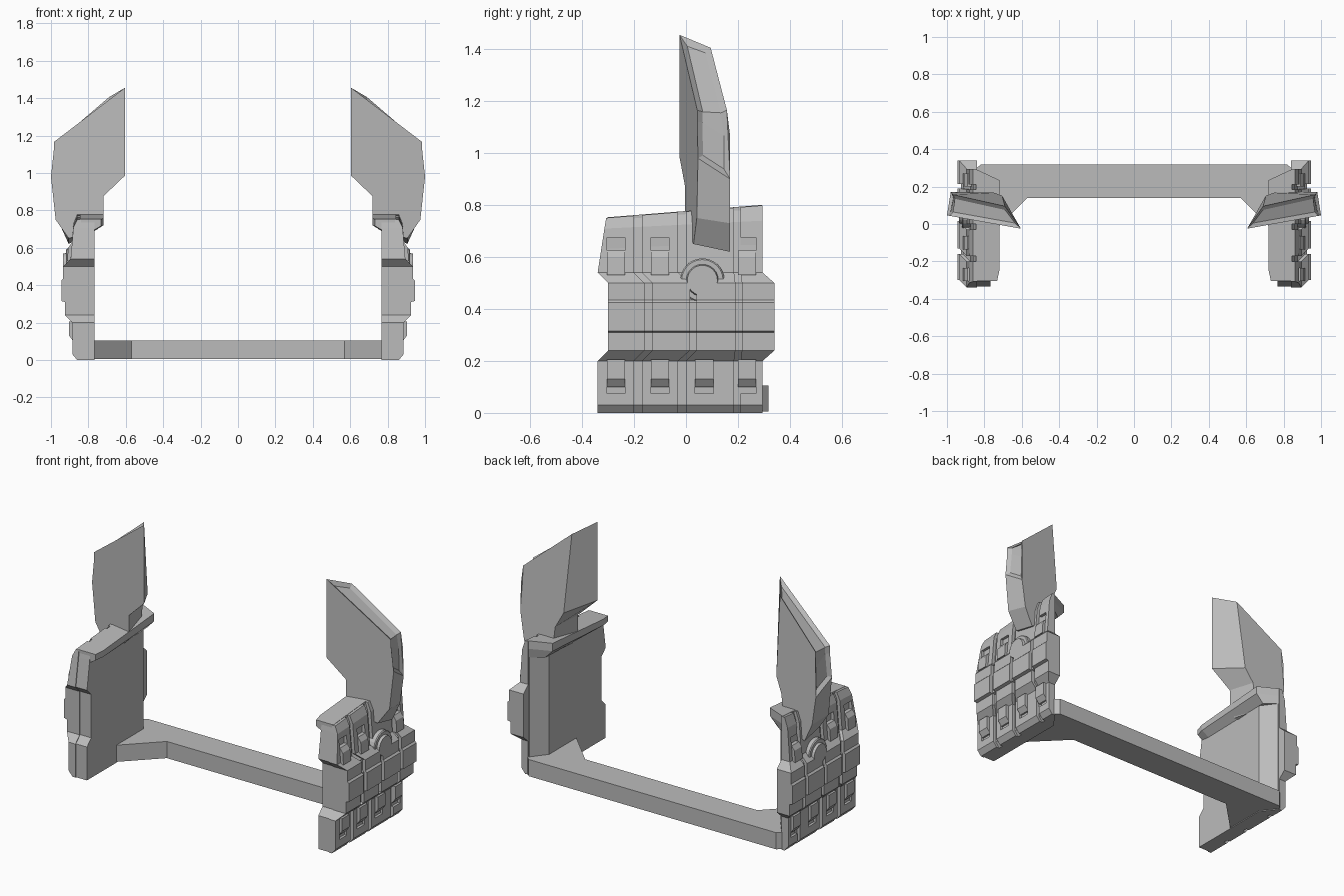
import bpy, bmesh, math

cube = bpy.data.objects.get("Cube")
if cube:
    bpy.data.objects.remove(cube, do_unlink=True)

grey = bpy.data.materials.new("plain_grey")
grey.use_nodes = True
grey.diffuse_color = (0.5, 0.5, 0.5, 1)
grey.node_tree.nodes["Principled BSDF"].inputs["Base Color"].default_value = (0.5, 0.5, 0.5, 1)


def loft(name, rings, mirror=True, channel=None):
    """Skin a closed solid through rings of equal length; optionally sink a channel into some sides."""
    bm = bmesh.new()
    loops = [[bm.verts.new(p) for p in ring] for ring in rings]
    n = len(loops[0])
    sides = []
    for a, b in zip(loops, loops[1:]):
        for i in range(n):
            j = (i + 1) % n
            sides.append(bm.faces.new((a[i], a[j], b[j], b[i])))
    bm.faces.new(loops[0])
    bm.faces.new(loops[-1])
    bmesh.ops.recalc_face_normals(bm, faces=bm.faces[:])
    if channel:
        bmesh.ops.inset_region(bm, faces=[sides[i] for i in channel],
                               thickness=0.022, depth=-0.015, use_even_offset=True)
    mesh = bpy.data.meshes.new(name)
    bm.to_mesh(mesh)
    bm.free()
    mesh.materials.append(grey)
    obj = bpy.data.objects.new(name, mesh)
    bpy.context.scene.collection.objects.link(obj)
    if mirror:
        mod = obj.modifiers.new("both_sides", 'MIRROR')
        mod.use_bisect_axis[0] = False
    return obj


def extrude_y(name, profile, y0, y1):
    return loft(name, [[(x, y, z) for x, z in profile] for y in (y0, y1)])


def cut(obj, x0, y0, y1, z0, z1):
    """Cut a square recess into the outer face, before the mirror."""
    corners = [(x0, z0), (1.1, z0), (1.1, z1), (x0, z1)]
    cutter = loft("recess_cutter", [[(x, y, z) for x, z in corners] for y in (y0, y1)], False)
    cutter.hide_render = True
    cutter.hide_set(True)
    mod = obj.modifiers.new("recess", 'BOOLEAN')
    mod.object = cutter
    mod.solver = 'EXACT'
    obj.modifiers.move(len(obj.modifiers) - 1, 0)


# Heights of the side pod: z, outer x, shift towards the middle band, slope of z along y
LEVELS = [
    (0.0, 0.86, 0, 0), (0.03, 0.885, 0, 0), (0.20, 0.885, 0, 0),
    (0.24, 0.925, 1, 0), (0.31, 0.925, 1, 0), (0.315, 0.945, 1, 0),
    (0.425, 0.945, 1, 0), (0.435, 0.935, 1, 0), (0.50, 0.935, 1, 0),
    (0.54, 0.895, 0, 0), (0.725, 0.88, 0, 0.05), (0.775, 0.86, 0, 0.08),
]


def front_lean(y, z):
    """The foremost edge leans back near the top."""
    return y + max(0, z - 0.54) * 0.14 if y < -0.29 else y


# Inner body of the pod, with its rear inner corner cut off
rings = []
for z, xo, s, k in LEVELS:
    yf = front_lean(-0.335 + 0.04 * s, z)
    x = xo - 0.02
    plan = [(0.767, yf), (x, yf), (x, 0.288), (0.835, 0.288), (0.767, 0.20)]
    rings.append([(px, py, z + k * py) for px, py in plan])
loft("pod_body", rings)

# Inward flange along the top of the pod
rings = []
for z, xi, k in [(0.695, 0.767, 0.02), (0.735, 0.72, 0.06), (0.777, 0.72, 0.08)]:
    plan = [(xi, -0.25), (xi + 0.012, -0.305), (0.845, -0.305), (0.845, 0.293), (xi, 0.235)]
    rings.append([(px, py, z + k * py) for px, py in plan])
loft("top_flange", rings)

# Four armour columns: lower and upper y range, then middle band y range
COLUMNS = [
    (-0.34, -0.20, -0.30, -0.16), (-0.17, -0.03, -0.13, 0.015),
    (0.0, 0.185, 0.04, 0.19), (0.21, 0.295, 0.215, 0.34),
]
CENTRES = [-0.27, -0.10, 0.07, 0.235]
for i, (a0, a1, b0, b1) in enumerate(COLUMNS):
    rings = []
    for z, xo, s, k in LEVELS:
        y0, y1 = (b0, b1) if s else (a0, a1)
        y0 = front_lean(y0, z)
        rings.append([(x, y, z + k * y) for x, y in
                      [(0.84, y0), (xo, y0), (xo, y1), (0.84, y1)]])
    column = loft("armour_column", rings)
    c0, c1 = CENTRES[i] - 0.035, CENTRES[i] + 0.035
    # Lower slot and its latch
    cut(column, 0.87, c0, c1, 0.075, 0.13)
    extrude_y("lower_latch", [(0.86, 0.10), (0.88, 0.10), (0.903, 0.13), (0.903, 0.205), (0.86, 0.205)], c0, c1)
    # Upper slot and its latch
    if i != 2:
        cut(column, 0.867, c0, c1, 0.60, 0.675)
        extrude_y("upper_latch", [(0.86, 0.53), (0.913, 0.53), (0.908, 0.60), (0.89, 0.625), (0.86, 0.625)], c0, c1)

# Round pivot under the fin
rings = []
for x, r in [(0.82, 0.085), (0.915, 0.085), (0.92, 0.08), (0.92, 0.062), (0.935, 0.058)]:
    rings.append([(x, 0.063 + r * math.cos(t * math.pi / 12), 0.51 + r * math.sin(t * math.pi / 12))
                  for t in range(24)])
loft("fin_pivot", rings)

# Upright fin: front outline and smaller back outline
FRONT = [(0.605, 1.455), (0.605, 0.985), (0.72, 0.875), (0.72, 0.78), (0.75, 0.70),
         (0.905, 0.65), (0.975, 0.75), (1.0, 0.98), (0.985, 1.12), (0.985, 1.165)]
BACK = [(0.69, 1.405), (0.705, 0.95), (0.75, 0.86), (0.76, 0.77), (0.78, 0.69),
        (0.905, 0.62), (0.955, 0.73), (0.98, 0.90), (0.975, 1.07), (0.97, 1.165)]


def back_y(x, z):
    return 0.095 + (1.405 - z) * 0.12 + (x - 0.69) * 0.12


front = [(x, -0.025 + (x - 0.605) * 0.18, z) for x, z in FRONT]
back = [(x, min(back_y(x, z), 0.17), z) for x, z in BACK]
loft("fin", [front, back], channel=[7, 8, 9])

# Floor beam joining the pods, widened towards each end
half = [(0.0, 0.14), (0.57, 0.14), (0.77, -0.06), (0.80, -0.06), (0.85, 0.29), (0.82, 0.318), (0.0, 0.318)]
plan = half[:-1] + [(-x, y) for x, y in reversed(half[1:-1])]
loft("floor_beam", [[(x, y, z) for x, y in plan] for z in (0.005, 0.105)], False)
